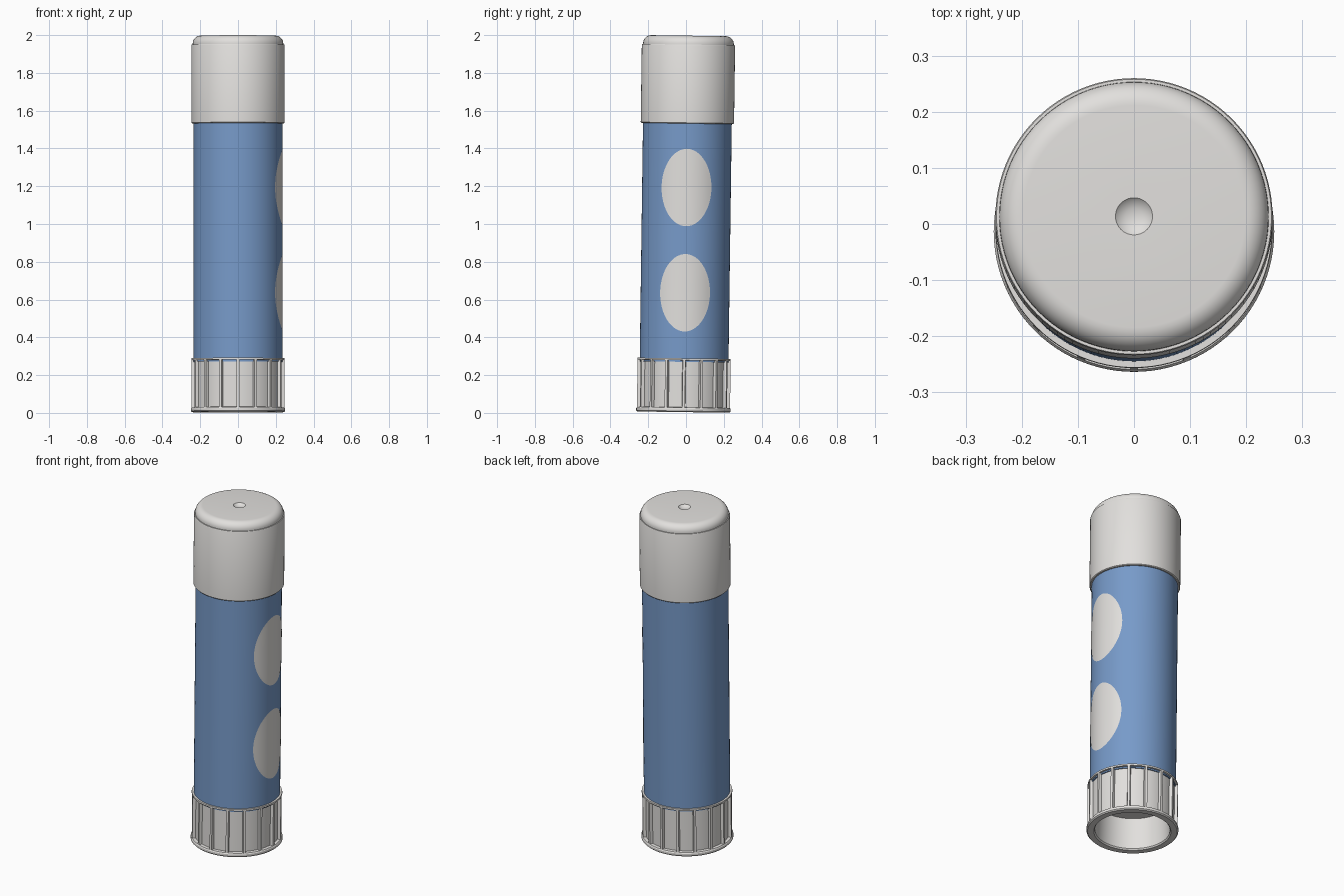
import bpy, bmesh, math
from mathutils import Matrix, Vector

if "Cube" in bpy.data.objects:
    bpy.data.objects.remove(bpy.data.objects["Cube"])

SEG = 96
# the whole stick leans very slightly towards +y
LEAN = (Matrix.Translation((0, 0, 1)) @ Matrix.Rotation(-0.0137, 4, 'X')
        @ Matrix.Translation((0, 0, -1)))


def material(name, rgb):
    m = bpy.data.materials.new(name)
    m.diffuse_color = (*rgb, 1)
    m.use_nodes = True
    m.node_tree.nodes["Principled BSDF"].inputs["Base Color"].default_value = m.diffuse_color
    return m


WHITE = material("warm_white", (0.76, 0.745, 0.725))
BLUE = material("mid_blue", (0.185, 0.325, 0.585))


def finish(name, bm, mat, recalc=True):
    if recalc:
        bmesh.ops.recalc_face_normals(bm, faces=bm.faces)
    bm.transform(LEAN)
    me = bpy.data.meshes.new(name)
    bm.to_mesh(me)
    bm.free()
    me.materials.append(mat)
    me.shade_smooth()
    me.set_sharp_from_angle(angle=math.radians(32))
    ob = bpy.data.objects.new(name, me)
    bpy.context.collection.objects.link(ob)
    return ob


def lathe(name, profile, mat):
    """Spin a list of (radius, z) points round the z axis."""
    bm = bmesh.new()
    rings = []
    for r, z in profile:
        if r == 0:
            rings.append([bm.verts.new((0, 0, z))])
        else:
            rings.append([bm.verts.new((r * math.cos(a), r * math.sin(a), z))
                          for a in (2 * math.pi * i / SEG for i in range(SEG))])
    for lo, hi in zip(rings, rings[1:]):
        for i in range(SEG):
            j = (i + 1) % SEG
            if len(lo) == 1:
                bm.faces.new((lo[0], hi[j], hi[i]))
            elif len(hi) == 1:
                bm.faces.new((lo[i], lo[j], hi[0]))
            else:
                bm.faces.new((lo[i], lo[j], hi[j], hi[i]))
    return finish(name, bm, mat)


# blue tube
lathe("tube", [(0, 0.27), (0.235, 0.27), (0.235, 1.56), (0, 1.56)], BLUE)

# cap: small bottom bevel, step near the top, rounded shoulder, centre dimple
shoulder = [(0.198 + 0.042 * math.cos(t), 1.955 + 0.042 * math.sin(t))
            for t in (math.pi / 2 * i / 8 for i in range(9))]
dimple = [(0.033, 1.997), (0.027, 1.991), (0.015, 1.986), (0, 1.984)]
lathe("cap", [(0, 1.532), (0.243, 1.532), (0.247, 1.536), (0.247, 1.545),
              (0.247, 1.945), (0.245, 1.95), (0.24, 1.95)] + shoulder + dimple, WHITE)

# twist base: hollow underneath, with a flange at each end
lathe("twist_base", [(0, 0.195), (0.198, 0.195), (0.204, 0.012), (0.21, 0.004),
                     (0.244, 0.004), (0.25, 0.010), (0.25, 0.022), (0.246, 0.028),
                     (0.229, 0.030), (0.229, 0.278), (0.246, 0.279), (0.247, 0.283),
                     (0.246, 0.289), (0, 0.289)], WHITE)

# grip ribs around the base
bm = bmesh.new()
RIBS = 16
for i in range(RIBS):
    mat = (Matrix.Rotation(2 * math.pi * i / RIBS, 4, 'Z')
           @ Matrix.Translation((0.236, 0, 0.154))
           @ Matrix.Diagonal((0.021, 0.019, 0.256, 1)))
    new = bmesh.ops.create_cube(bm, size=1, matrix=mat)["verts"]
    # narrow the outer edge a little
    out = Vector((math.cos(2 * math.pi * i / RIBS), math.sin(2 * math.pi * i / RIBS), 0))
    side = Vector((-out.y, out.x, 0))
    for v in new:
        if v.co.dot(out) > 0.24:
            v.co -= side * v.co.dot(side) * 0.3
finish("grip_ribs", bm, WHITE)


# white oval patches wrapped on the +x side
def oval(name, z0, half_w=0.132, half_h=0.205, r=0.2365, rings=10, n=64):
    bm = bmesh.new()

    def point(k, i):
        t = 2 * math.pi * i / n
        y = half_w * k / rings * math.cos(t)
        return bm.verts.new((math.sqrt(r * r - y * y), y,
                             z0 + half_h * k / rings * math.sin(t)))
    centre = point(0, 0)
    prev = None
    for k in range(1, rings + 1):
        cur = [point(k, i) for i in range(n)]
        for i in range(n):
            j = (i + 1) % n
            if prev:
                bm.faces.new((prev[i], cur[i], cur[j], prev[j]))
            else:
                bm.faces.new((centre, cur[i], cur[j]))
        prev = cur
    finish(name, bm, WHITE, recalc=False)


oval("upper_oval", 1.193)
oval("lower_oval", 0.636)
